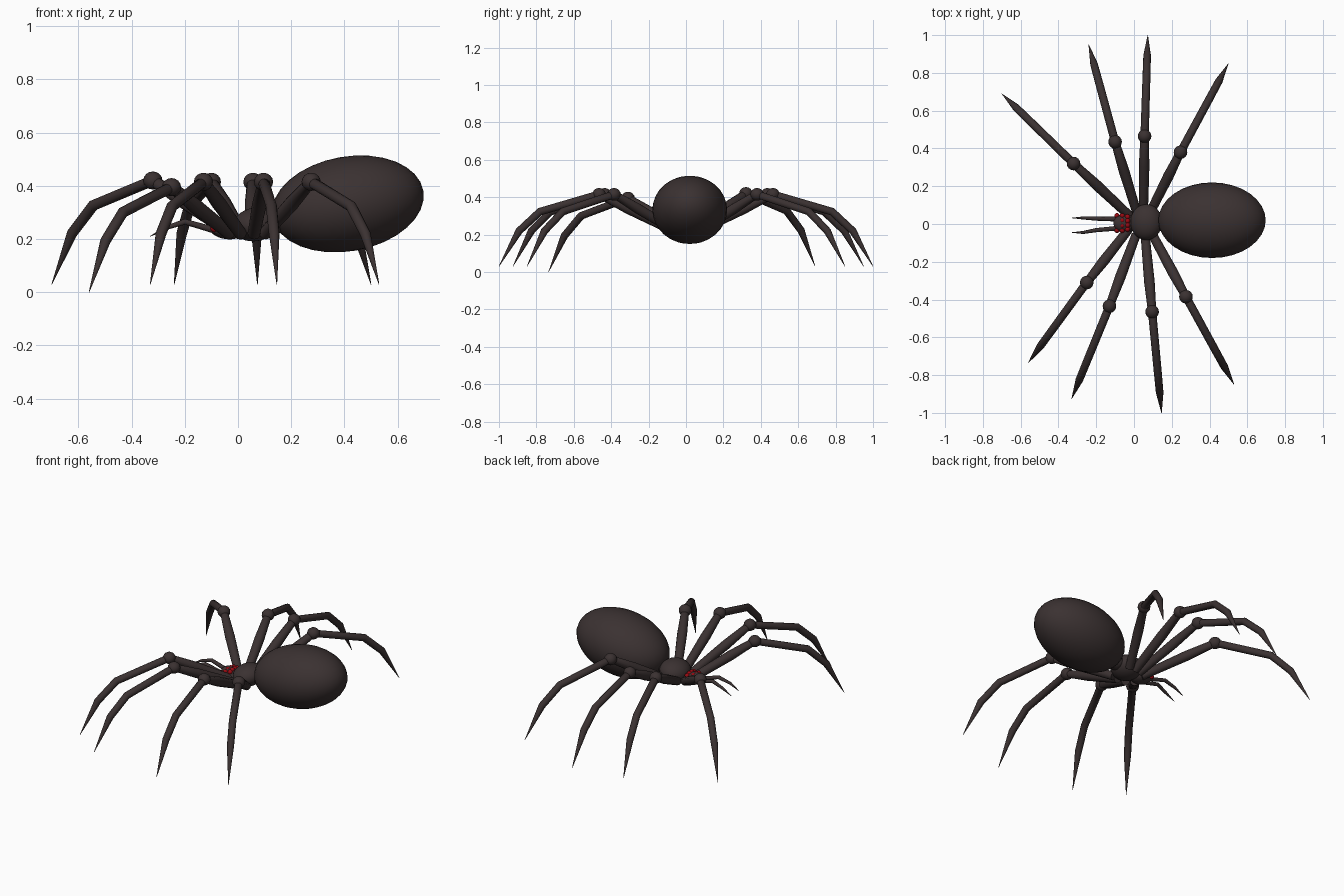
import bpy
import bmesh
import math
from mathutils import Vector

cube = bpy.data.objects.get("Cube")
if cube:
    bpy.data.objects.remove(cube, do_unlink=True)


def make_material(name, rgb):
    mat = bpy.data.materials.new(name)
    mat.use_nodes = True
    color = (*rgb, 1)
    mat.diffuse_color = color
    bsdf = mat.node_tree.nodes["Principled BSDF"]
    bsdf.inputs["Base Color"].default_value = color
    bsdf.inputs["Roughness"].default_value = 0.7
    return mat


brown = make_material("dark brown", (0.043, 0.031, 0.031))
red = make_material("eye red", (0.32, 0.003, 0.006))


def ellipsoid(name, center, size, mat=brown, tilt=0, segments=32):
    """Smooth ball with its poles along x, tilted about y."""
    bpy.ops.mesh.primitive_uv_sphere_add(segments=segments, ring_count=segments // 2, radius=1)
    obj = bpy.context.object
    obj.name = name
    obj.location = center
    obj.scale = size
    obj.rotation_euler.y = math.radians(tilt)
    obj.data.materials.append(mat)
    bpy.ops.object.shade_smooth()
    return obj


def limb(name, points, radii, sides=12):
    """Tapered tube through points lying in one upright plane."""
    pts = [Vector(p) for p in points]
    flat = pts[-1] - pts[0]
    side = Vector((-flat.y, flat.x, 0)).normalized()
    bm = bmesh.new()
    rings = []
    for i, (p, r) in enumerate(zip(pts, radii)):
        before = (p - pts[i - 1]).normalized() if i else Vector()
        after = (pts[i + 1] - p).normalized() if i < len(pts) - 1 else Vector()
        up = (before + after).normalized().cross(side)
        ring = []
        for k in range(sides):
            a = math.tau * k / sides
            ring.append(bm.verts.new(p + r * (math.cos(a) * side + math.sin(a) * up)))
        rings.append(ring)
    for low, high in zip(rings, rings[1:]):
        for k in range(sides):
            n = (k + 1) % sides
            bm.faces.new((low[k], low[n], high[n], high[k]))
    bm.faces.new(rings[0])
    bm.faces.new(rings[-1])
    bmesh.ops.recalc_face_normals(bm, faces=bm.faces)
    mesh = bpy.data.meshes.new(name)
    bm.to_mesh(mesh)
    bm.free()
    obj = bpy.data.objects.new(name, mesh)
    bpy.context.collection.objects.link(obj)
    mesh.materials.append(brown)
    bpy.ops.object.select_all(action="DESELECT")
    obj.select_set(True)
    bpy.context.view_layer.objects.active = obj
    bpy.ops.object.shade_smooth_by_angle(angle=math.radians(50))
    return obj


# Body
ellipsoid("abdomen", (0.413, 0.02, 0.332), (0.288, 0.2, 0.178), tilt=-10)
ellipsoid("thorax", (0.065, 0.01, 0.255), (0.085, 0.095, 0.063), tilt=-10)
ellipsoid("head", (-0.045, 0.005, 0.235), (0.065, 0.05, 0.035), tilt=10)
ellipsoid("waist", (0.14, 0.012, 0.26), (0.05, 0.05, 0.04))

# Eyes in two rows on the head
for row, (x, z, spread) in enumerate([(-0.09, 0.25, 0.013), (-0.062, 0.263, 0.013), (-0.034, 0.266, 0.011)]):
    for i in range(4):
        off = (2 * i - 3) * spread
        ellipsoid(f"eye_{row}_{i}", (x, 0.005 + off, z - abs(off) * 0.25), (0.014,) * 3, red, segments=12)

# Legs: hip xy, knee xy, tip xy, knee height, tip height
legs = {
    "left_front_leg": ((-0.02, 0.04), (-0.32, 0.32), (-0.7, 0.69), 0.42, 0.03),
    "left_second_leg": ((0.015, 0.06), (-0.1, 0.435), (-0.24, 0.95), 0.415, 0.03),
    "left_third_leg": ((0.05, 0.07), (0.056, 0.465), (0.073, 1.0), 0.415, 0.03),
    "left_rear_leg": ((0.09, 0.07), (0.246, 0.38), (0.5, 0.85), 0.415, 0.03),
    "right_front_leg": ((-0.03, -0.03), (-0.25, -0.31), (-0.56, -0.735), 0.395, 0.0),
    "right_second_leg": ((0.01, -0.06), (-0.13, -0.435), (-0.33, -0.925), 0.415, 0.03),
    "right_third_leg": ((0.06, -0.07), (0.096, -0.465), (0.146, -1.0), 0.415, 0.03),
    "right_rear_leg": ((0.1, -0.06), (0.275, -0.385), (0.53, -0.85), 0.415, 0.03),
}
for name, (hip, knee, tip, top, foot) in legs.items():
    h = Vector((*hip, 0.22))
    k = Vector((*knee, top))
    t = Vector((*tip, foot))
    drop = k.z - t.z
    shin = k.lerp(t, 0.59)
    shin.z = t.z + drop * 0.76
    ankle = k.lerp(t, 0.8)
    ankle.z = t.z + drop * 0.49
    limb(name, [h, h.lerp(k, 0.6), k, shin, ankle, t],
         [0.024, 0.028, 0.022, 0.021, 0.02, 0.001])
    ellipsoid(name.replace("leg", "knee"), k, (0.036, 0.036, 0.034), segments=16)

# Feelers beside the mouth
for side, y, end in (("left", 0.025, 0.032), ("right", -0.02, -0.045)):
    limb(f"{side}_feeler",
         [(-0.06, y, 0.225), (-0.2, (y + end) / 2, 0.265), (-0.27, end, 0.242), (-0.33, end, 0.21)],
         [0.013, 0.011, 0.008, 0.001], sides=8)
